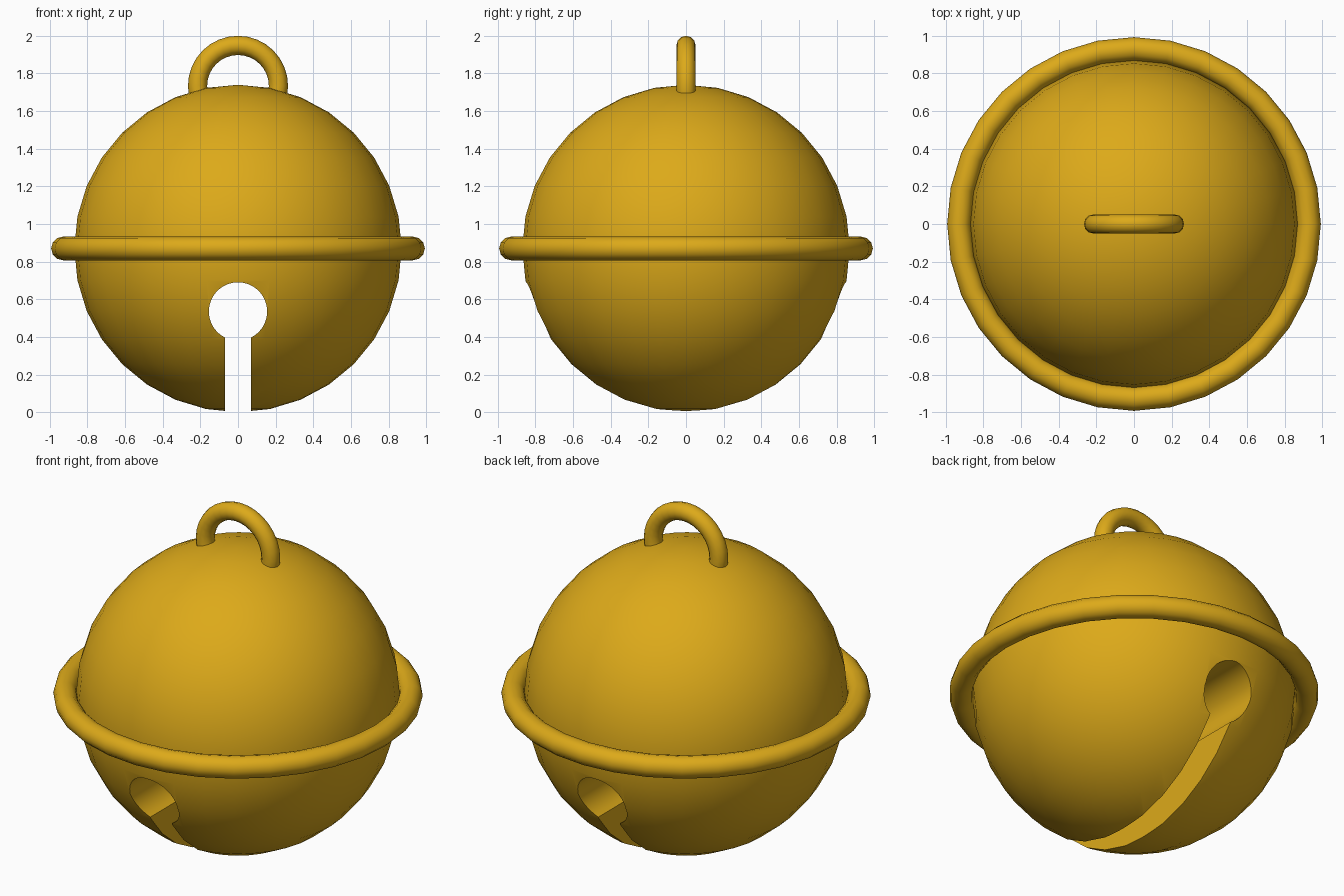
import bpy, bmesh, math

if "Cube" in bpy.data.objects:
    bpy.data.objects.remove(bpy.data.objects["Cube"])

brass = bpy.data.materials.new("brass")
brass.diffuse_color = (0.72, 0.40, 0.01, 1)
brass.use_nodes = True
brass.node_tree.nodes["Principled BSDF"].inputs["Base Color"].default_value = brass.diffuse_color
R = 0.87  # ball radius, also the height of its centre


def finish(obj, name, angle=40):
    obj.name = name
    obj.data.materials.clear()
    obj.data.materials.append(brass)
    bpy.ops.object.select_all(action='DESELECT')
    obj.select_set(True)
    bpy.context.view_layer.objects.active = obj
    bpy.ops.object.shade_smooth_by_angle(angle=math.radians(angle))


def torus(name, major, minor, z, rot, seg, sides):
    bpy.ops.mesh.primitive_torus_add(
        location=(0, 0, z), rotation=rot, major_radius=major,
        minor_radius=minor, major_segments=seg, minor_segments=sides)
    finish(bpy.context.object, name, 60)


# keyhole cutter: round hole with a slot running down through the bottom
hole_z, hole_r, half_slot = 0.535, 0.155, 0.07
start = math.asin(half_slot / hole_r)
n = 32
profile = [(-half_slot, -0.2), (half_slot, -0.2)]
for i in range(n + 1):
    a = -math.pi / 2 + start + (2 * math.pi - 2 * start) * i / n
    profile.append((hole_r * math.cos(a), hole_z + hole_r * math.sin(a)))
bm = bmesh.new()
face = bm.faces.new([bm.verts.new((x, -1.2, z)) for x, z in profile])
ext = bmesh.ops.extrude_face_region(bm, geom=[face])
bmesh.ops.translate(bm, vec=(0, 2.4, 0),
                    verts=[v for v in ext["geom"] if isinstance(v, bmesh.types.BMVert)])
bmesh.ops.recalc_face_normals(bm, faces=bm.faces[:])
mesh = bpy.data.meshes.new("keyhole_cutter")
bm.to_mesh(mesh)
bm.free()
cutter = bpy.data.objects.new("keyhole_cutter", mesh)
bpy.context.collection.objects.link(cutter)
cutter.hide_render = True

# solid bell ball with the keyhole cut front to back
bpy.ops.mesh.primitive_uv_sphere_add(segments=32, ring_count=16, radius=R, location=(0, 0, R))
ball = bpy.context.object
cut = ball.modifiers.new("keyhole", 'BOOLEAN')
cut.operation = 'DIFFERENCE'
cut.solver = 'EXACT'
cut.object = cutter
bpy.ops.object.modifier_apply(modifier=cut.name)
bpy.data.objects.remove(cutter)
finish(ball, "bell_ball", 30)

# rim around the middle and hanging loop on top
torus("middle_rim", 0.93, 0.063, R, (0, 0, 0), 32, 12)
torus("hanging_loop", 0.215, 0.051, 1.734, (math.pi / 2, 0, 0), 32, 12)
